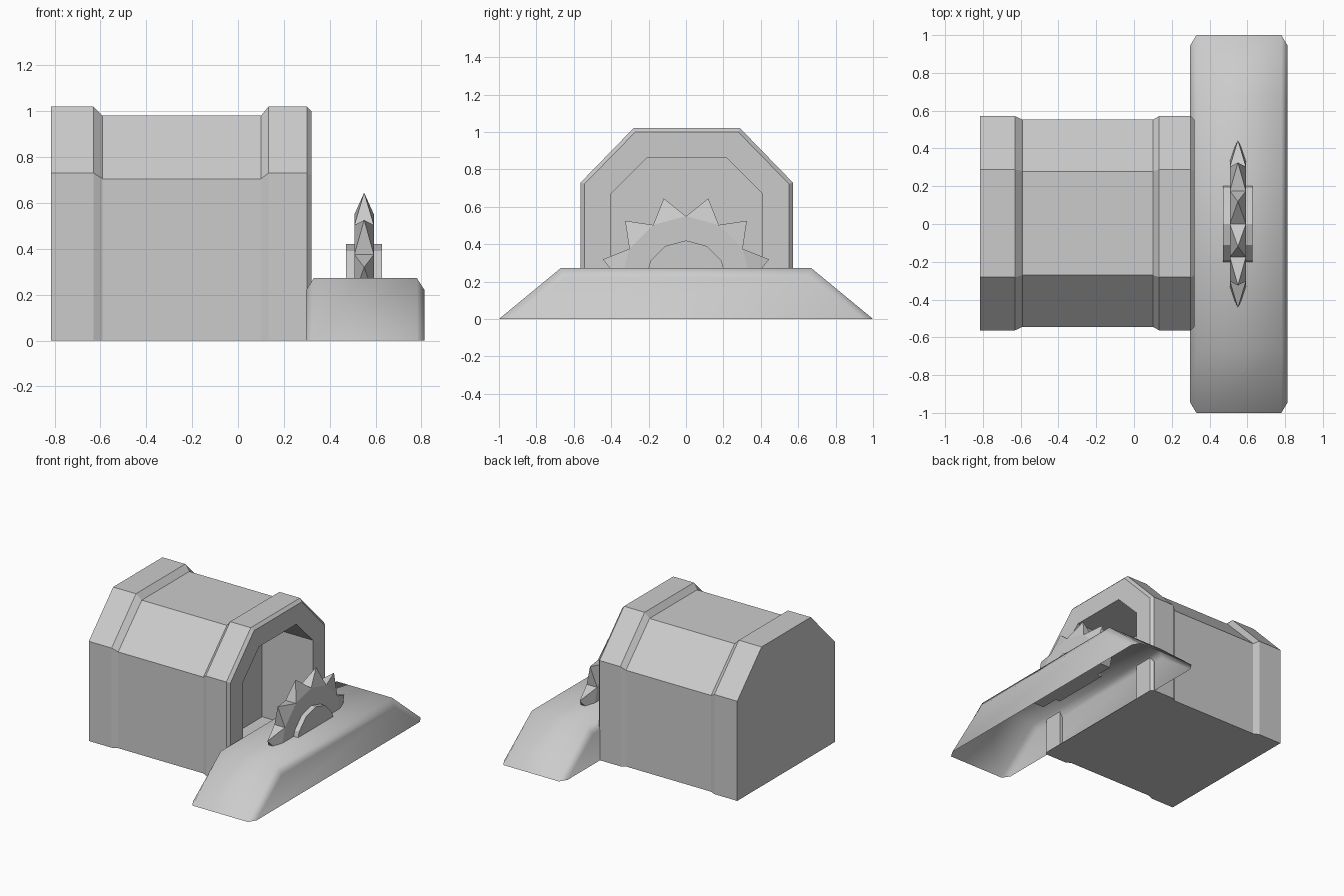
import bpy, bmesh, math
from mathutils import Matrix, Vector

cube = bpy.data.objects.get("Cube")
if cube:
    bpy.data.objects.remove(cube, do_unlink=True)

grey = bpy.data.materials.new("plain grey")
grey.use_nodes = True
grey.diffuse_color = (0.6, 0.6, 0.6, 1)
grey.node_tree.nodes["Principled BSDF"].inputs["Base Color"].default_value = (0.6, 0.6, 0.6, 1)


def finish(bm, name, smooth=False, recalc=True):
    """Turn a bmesh into a named, coloured object."""
    if recalc:
        bmesh.ops.recalc_face_normals(bm, faces=bm.faces)
    for f in bm.faces:
        f.smooth = smooth
    mesh = bpy.data.meshes.new(name)
    bm.to_mesh(mesh)
    bm.free()
    mesh.materials.append(grey)
    obj = bpy.data.objects.new(name, mesh)
    bpy.context.collection.objects.link(obj)
    return obj


def loft(bm, rings):
    """Join open arches, each given as (x, y centre, [(half width, z), ...]), along x."""
    rows = []
    for x, yc, half in rings:
        pts = [(-w, z) for w, z in half] + [(w, z) for w, z in reversed(half)]
        rows.append([bm.verts.new((x, yc + y, z)) for y, z in pts])
    for a, b in zip(rows, rows[1:]):
        for i in range(len(a) - 1):
            bm.faces.new((a[i], a[i + 1], b[i + 1], b[i]))
    bm.faces.new(rows[0])
    bm.faces.new(rows[-1])
    return rows


# House: arch with raised bands at both ends and a recessed doorway
def arch(width, shoulder, flat, top):
    return [(width, 0), (width, shoulder), (flat, top)]


band = arch(0.567, 0.73, 0.285, 1.02)
body = arch(0.548, 0.705, 0.275, 0.98)
rim = arch(0.547, 0.722, 0.275, 1.0)
door = arch(0.405, 0.67, 0.215, 0.86)
door_back = -0.09
sections = [(-0.815, band), (-0.63, band), (-0.59, body), (0.10, body), (0.133, band),
            (0.30, band), (0.32, rim), (0.32, door), (door_back, door)]
bm = bmesh.new()
rows = loft(bm, [(x, 0.004, p) for x, p in sections])
bm.faces.new([r[0] for r in rows] + [r[-1] for r in reversed(rows)])
finish(bm, "house")

# Floor of the doorway, facing up
bm = bmesh.new()
w = door[0][0]
bm.faces.new([bm.verts.new((x, y + 0.004, 0)) for x, y in
              ((door_back, -w), (0.32, -w), (0.32, w), (door_back, w))])
finish(bm, "doorway_floor", recalc=False)

# Ramp: a hollow rounded shell with sloping ends
side = [(0.945, 0), (0.65, 0.22)]
crown = [(1.0, 0), (0.67, 0.272)]
bm = bmesh.new()
loft(bm, [(0.297, 0, side), (0.33, 0, crown), (0.78, 0, crown), (0.813, 0, side)])
finish(bm, "ramp", smooth=True)


# Half wheel: toothed disc and hub sharing one axle
def half_disc(name, radius, width, tooth=0):
    axle = Vector((0.55, 0, 0.2))
    bm = bmesh.new()
    bmesh.ops.create_cone(bm, cap_ends=True, segments=12, radius1=radius, radius2=radius,
                          depth=width, matrix=Matrix.Translation(axle) @ Matrix.Rotation(math.pi / 2, 4, "Y"))
    bm.normal_update()
    if tooth:
        outer = [f for f in bm.faces if abs(f.normal.x) < 0.5]
        bmesh.ops.poke(bm, faces=outer, offset=tooth)
    bmesh.ops.bisect_plane(bm, geom=bm.verts[:] + bm.edges[:] + bm.faces[:], dist=0.0001,
                           plane_co=axle, plane_no=(0, 0, 1), clear_inner=True)
    bmesh.ops.holes_fill(bm, edges=[e for e in bm.edges if e.is_boundary])
    finish(bm, name)


half_disc("toothed_wheel", 0.35, 0.085, tooth=0.122)
half_disc("wheel_hub", 0.22, 0.157)
